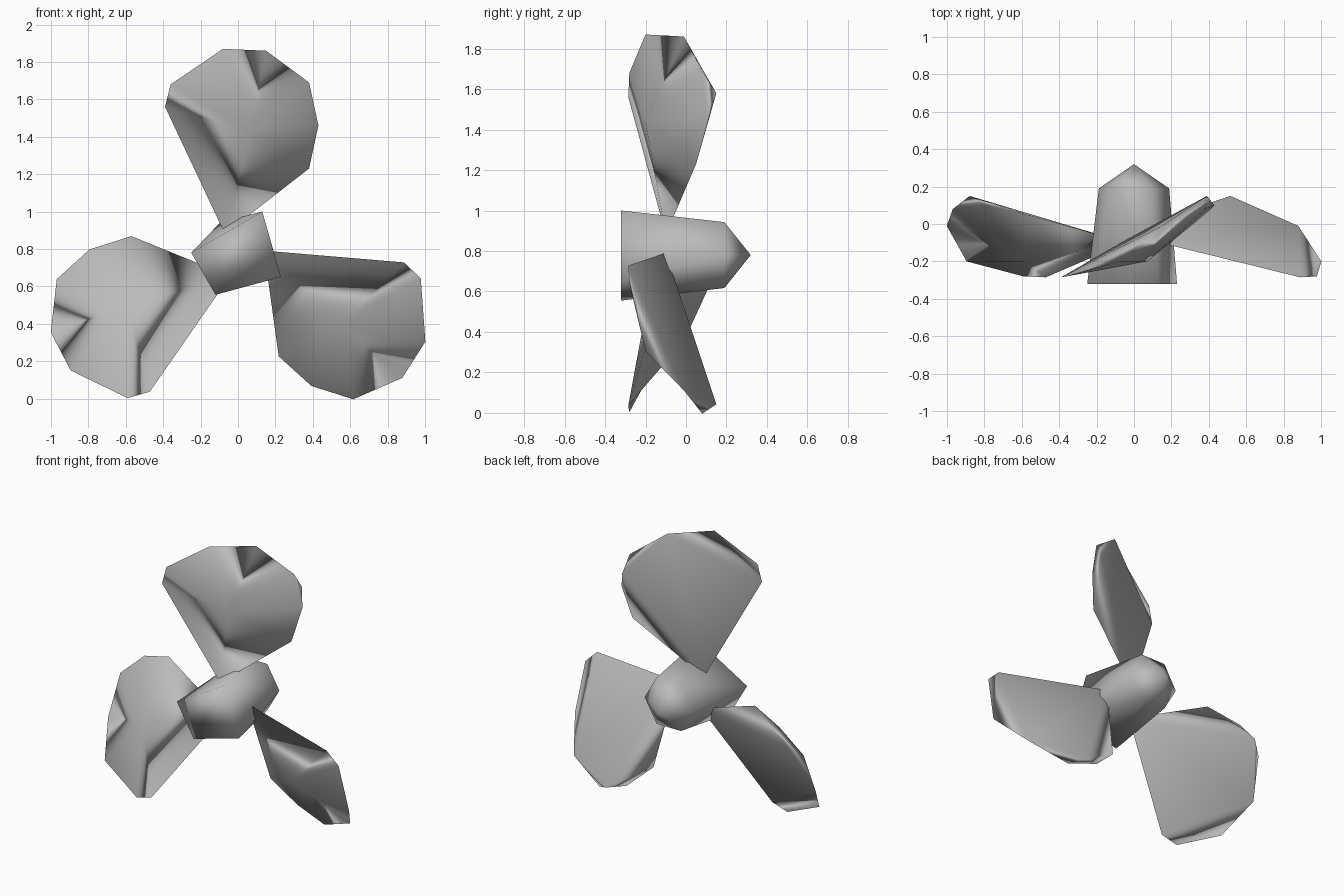
import bpy, bmesh, math
from mathutils import Vector, Matrix

cube = bpy.data.objects.get("Cube")
if cube:
    bpy.data.objects.remove(cube, do_unlink=True)

# One grey metal
metal = bpy.data.materials.new("grey metal")
metal.use_nodes = True
GREY = (0.5, 0.5, 0.5, 1)
metal.diffuse_color = GREY
metal.node_tree.nodes["Principled BSDF"].inputs["Base Color"].default_value = GREY

HUB_CENTRE = Vector((0, 0, 0.78))
AXIS = Vector((0.009, 0, 0.775))


def finish(bm, name):
    bmesh.ops.recalc_face_normals(bm, faces=bm.faces)
    bm.normal_update()
    for f in bm.faces:
        f.smooth = True
    # smooth shading weighted by face area, so the broad faces dominate
    normals = [sum((f.normal * f.calc_area() for f in v.link_faces), Vector()).normalized()
               for v in bm.verts]
    mesh = bpy.data.meshes.new(name)
    bm.to_mesh(mesh)
    bm.free()
    mesh.normals_split_custom_set_from_vertices(normals)
    mesh.materials.append(metal)
    obj = bpy.data.objects.new(name, mesh)
    bpy.context.collection.objects.link(obj)


# Hub: flat four-sided front, six-sided shoulder, pointed rear
bm = bmesh.new()
for x, z in ((-0.25, 0), (0.13, 0.22), (0.23, -0.13), (-0.12, -0.225)):
    bm.verts.new(HUB_CENTRE + Vector((x, -0.32, z)))
for i in range(6):
    a = math.radians(60 * i)
    bm.verts.new(HUB_CENTRE + Vector((0.188 * math.cos(a), 0.19, 0.188 * math.sin(a))))
bm.verts.new(HUB_CENTRE + Vector((0, 0.32, 0)))
bmesh.ops.convex_hull(bm, input=bm.verts)
finish(bm, "hub")

# Blade: rim in order from the root, one raised front crown, one rear corner
RIM = [
    (-0.07, -0.10, 0.88),   # 0 root
    (-0.39, -0.285, 1.56),  # 1 left side
    (-0.36, -0.28, 1.68),   # 2
    (-0.08, -0.20, 1.87),   # 3 tip
    (0.15, -0.01, 1.86),    # 4
    (0.38, 0.08, 1.69),     # 5 right side
    (0.43, 0.10, 1.46),     # 6
    (0.38, 0.05, 1.23),     # 7
]
CROWN = (0.07, -0.20, 1.435)
REAR = (0.39, 0.15, 1.58)

for i, name in enumerate(("top_blade", "left_blade", "right_blade")):
    bm = bmesh.new()
    turn = Matrix.Rotation(math.radians(120 * i), 3, "Y")
    *rim, crown, rear = [bm.verts.new(AXIS + turn @ (Vector(p) - AXIS))
                         for p in RIM + [CROWN, REAR]]
    # front fan around the crown
    for a, b in zip(rim, rim[1:] + rim[:1]):
        bm.faces.new((a, b, crown))
    # nearly flat back with a clipped tip corner
    for a, b, c in ((0, 1, 4), (1, 3, 4), (1, 2, 3)):
        bm.faces.new((rim[c], rim[b], rim[a]))
    # fan around the rear corner
    back = [rim[0]] + rim[4:]
    for a, b in zip(back, back[1:] + back[:1]):
        bm.faces.new((b, a, rear))
    finish(bm, name)
